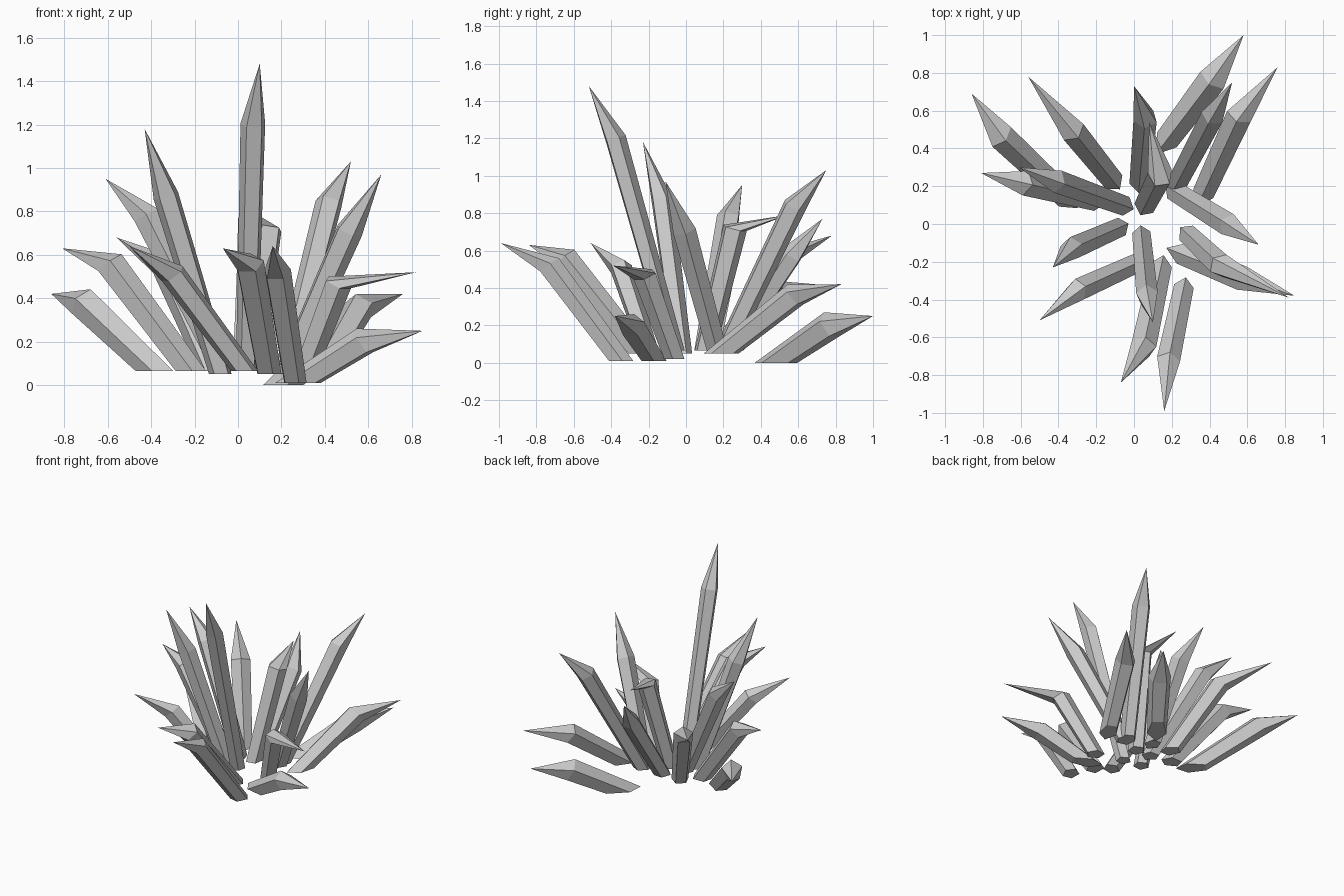
import bpy, bmesh, math
from mathutils import Vector

if "Cube" in bpy.data.objects:
    bpy.data.objects.remove(bpy.data.objects["Cube"])

SIDES = 5

def crystal(name, base, shoulder, tip, r):
    """Prism cut level at the base, square at the shoulder, with an outward-bent point."""
    b, s, t = Vector(base), Vector(shoulder), Vector(tip)
    axis = (s - b).normalized()
    side = axis.cross(Vector((0, 0, 1))).normalized()
    up = side.cross(axis)
    bm = bmesh.new()
    low, high = [], []
    for i in range(SIDES):
        a = 2 * math.pi * i / SIDES
        off = up * math.cos(a) + side * math.sin(a)
        p = b + off * r * 0.85
        p -= axis * ((p.z - b.z) / axis.z)      # level foot
        low.append(bm.verts.new(p))
        high.append(bm.verts.new(s + off * r))
    point = bm.verts.new(t)
    for i in range(SIDES):
        j = (i + 1) % SIDES
        bm.faces.new((low[i], low[j], high[j], high[i]))
        bm.faces.new((high[i], high[j], point))
    bm.faces.new(low[::-1])
    bmesh.ops.recalc_face_normals(bm, faces=bm.faces)
    me = bpy.data.meshes.new(name)
    bm.to_mesh(me)
    bm.free()
    bpy.context.collection.objects.link(bpy.data.objects.new(name, me))

# left cluster
crystal("crystal_left_low", (-.38, .16, .065), (-.71, .47, .38), (-.86, .69, .42), .075)
crystal("crystal_left_mid", (-.22, .13, .065), (-.59, .22, .56), (-.81, .27, .63), .07)
crystal("crystal_left_high", (-.06, .10, .065), (-.42, .23, .78), (-.61, .30, .95), .065)
crystal("crystal_left_back", (-.12, .24, .065), (-.33, .50, .55), (-.56, .78, .68), .07)
crystal("crystal_left_front", (.03, -.20, .065), (-.30, -.35, .51), (-.50, -.51, .64), .062)
crystal("crystal_left_tall", (-.08, -.02, .05), (-.33, -.13, .87), (-.43, -.23, 1.18), .062)
# front cluster
crystal("crystal_tallest", (.04, -.06, .065), (.07, -.38, 1.20), (.10, -.52, 1.48), .06)
crystal("crystal_front_left", (.14, -.24, .05), (.05, -.65, .56), (-.07, -.84, .63), .07)
crystal("crystal_front_right", (.26, -.35, .01), (.18, -.73, .52), (.16, -.99, .64), .065)
# back cluster
crystal("crystal_center", (.06, .10, .065), (.14, .26, .72), (.08, .54, .79), .068)
crystal("crystal_back", (.03, .23, .065), (.06, .56, .57), (0, .73, .77), .065)
crystal("crystal_back_tall", (.22, .20, .05), (.42, .58, .84), (.52, .75, 1.03), .065)
crystal("crystal_back_right", (.38, .19, .05), (.56, .58, .36), (.76, .83, .42), .072)
crystal("crystal_back_low", (.20, .48, 0), (.42, .77, .2), (.58, 1, .25), .08)
# right cluster
crystal("crystal_right_tall", (.22, .17, .05), (.51, -.01, .71), (.66, -.11, .97), .065)
crystal("crystal_right_mid", (.29, -.06, .02), (.46, -.22, .47), (.82, -.39, .52), .065)
crystal("crystal_right_low", (.28, -.17, .01), (.58, -.29, .2), (.85, -.38, .25), .07)
